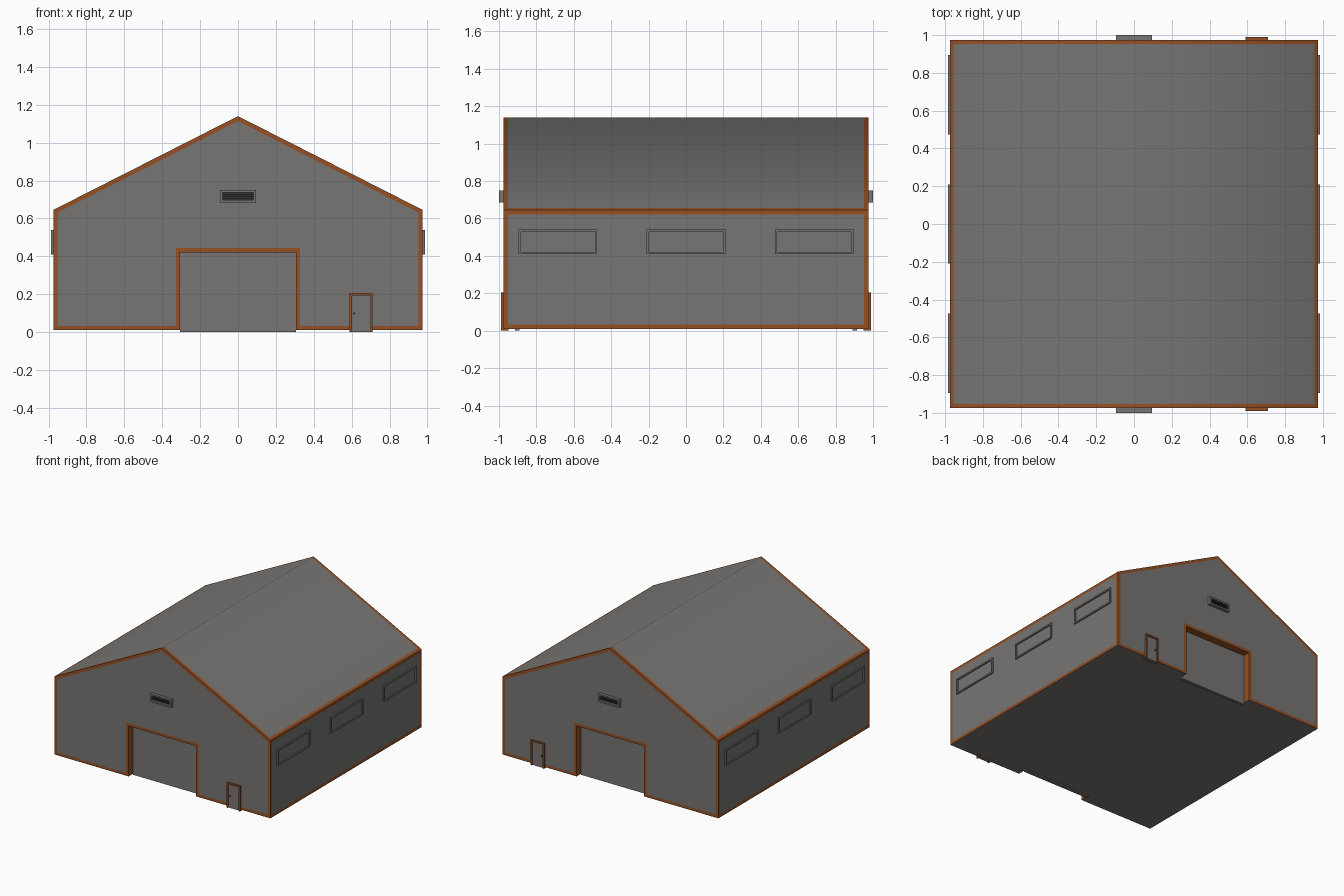
import bpy, bmesh

if "Cube" in bpy.data.objects:
    bpy.data.objects.remove(bpy.data.objects["Cube"])

W, Y, Z0 = 0.975, 0.975, 0.01        # half width, half length, underside
EAVE, RIDGE = 0.645, 1.14
DW, DH, DEPTH = 0.305, 0.42, 0.07    # large doorway half width, top, recess
TRIM = 0.023


def material(name, rgb):
    m = bpy.data.materials.new(name)
    m.diffuse_color = (*rgb, 1)
    m.use_nodes = True
    m.node_tree.nodes["Principled BSDF"].inputs["Base Color"].default_value = m.diffuse_color
    return m


GREY = material("wall grey", (0.185, 0.18, 0.172))
RUST = material("rust trim", (0.30, 0.080, 0.017))
DARK = material("dark vent", (0.035, 0.034, 0.035))


def finish(name, bm, mats):
    mesh = bpy.data.meshes.new(name)
    bm.to_mesh(mesh)
    bm.free()
    ob = bpy.data.objects.new(name, mesh)
    bpy.context.collection.objects.link(ob)
    for m in mats:
        mesh.materials.append(m)
    return ob


def add_box(bm, lo, hi):
    verts = bmesh.ops.create_cube(bm, size=1)["verts"]
    for v in verts:
        for i in range(3):
            a, b = sorted((lo[i], hi[i]))
            v.co[i] = (a + b) / 2 + v.co[i] * (b - a)


def boxes(name, parts, mat):
    bm = bmesh.new()
    for lo, hi in parts:
        add_box(bm, lo, hi)
    return finish(name, bm, [mat])


def ring(a0, a1, z0, z1, t, make, sill=True):
    """Bars of a rectangular frame; make() maps (a, z) ranges to a box."""
    bars = [(a0, a0 + t, z0, z1), (a1 - t, a1, z0, z1), (a0 + t, a1 - t, z1 - t, z1)]
    if sill:
        bars.append((a0 + t, a1 - t, z0, z0 + t))
    return [make(*b) for b in bars]


# Building shell with recessed doorways at both ends
def build_shell():
    bm = bmesh.new()
    outline = [(-W, Z0), (-DW, Z0), (-DW, DH), (DW, DH), (DW, Z0),
               (W, Z0), (W, EAVE), (0, RIDGE), (-W, EAVE)]
    ends, gables, jambs = [], [], []
    for s in (-1, 1):
        v = [bm.verts.new((x, s * Y, z)) for x, z in outline]
        r = [bm.verts.new((x, s * (Y - DEPTH), z)) for x, z in outline[1:5]]
        gables.append(bm.faces.new(v))
        for i in range(3):
            jambs.append(bm.faces.new((v[i + 1], v[i + 2], r[i + 1], r[i])))
        bm.faces.new(r)
        ends.append((v, r))
    (f, fr), (b, br) = ends
    walls = [bm.faces.new((f[i], f[j], b[j], b[i])) for i, j in ((5, 6), (8, 0))]
    roof = [bm.faces.new((f[i], f[i + 1], b[i + 1], b[i])) for i in (6, 7)]
    bm.faces.new((f[0], f[1], fr[0], fr[3], f[4], f[5],
                  b[5], b[4], br[3], br[0], b[1], b[0]))
    bmesh.ops.recalc_face_normals(bm, faces=bm.faces)
    # Trim borders on gables, walls and roof
    border = bmesh.ops.inset_individual(
        bm, faces=gables + walls, thickness=TRIM, use_even_offset=True)["faces"]
    border += bmesh.ops.inset_region(
        bm, faces=roof, thickness=TRIM, use_even_offset=True, use_boundary=True)["faces"]
    for face in border + jambs:
        face.material_index = 1
    ob = finish("building_shell", bm, [GREY, RUST])
    bpy.context.view_layer.objects.active = ob
    ob.select_set(True)
    bpy.ops.object.shade_smooth_by_angle(angle=1.047)
    ob.select_set(False)


build_shell()

for s, end in ((-1, "front"), (1, "back")):
    def slab(y0, y1):
        return lambda a0, a1, z0, z1: ((a0, s * y0, z0), (a1, s * y1, z1))

    # Large door panel in the recess
    boxes(end + "_large_door", [slab(0.89, 0.915)(-DW, DW, 0, DH)], GREY)
    # Small side door with frame and handle
    boxes(end + "_small_door", [slab(0.95, 0.979)(0.6, 0.7, 0, 0.195)], GREY)
    boxes(end + "_small_door_frame",
          ring(0.59, 0.71, 0, 0.205, 0.011, slab(0.95, 0.989), sill=False), RUST)
    boxes(end + "_door_handle", [slab(0.97, 0.987)(0.611, 0.619, 0.092, 0.102)], DARK)
    # Gable vent with slats
    boxes(end + "_vent_frame",
          ring(-0.095, 0.095, 0.685, 0.75, 0.013, slab(0.96, 1.0)), GREY)
    boxes(end + "_vent_backing", [slab(0.96, 0.981)(-0.085, 0.085, 0.695, 0.74)], DARK)
    boxes(end + "_vent_slats", [slab(0.97, 0.994)(-0.083, 0.083, z, z + 0.004)
                                for z in (0.705, 0.7155, 0.726)], DARK)

# Three window frames on each long wall
for s, side in ((-1, "left"), (1, "right")):
    bars = []
    for y in (-0.685, 0, 0.685):
        bars += ring(y - 0.21, y + 0.21, 0.41, 0.54, 0.012,
                     lambda a0, a1, z0, z1: ((s * 0.965, a0, z0), (s * 0.986, a1, z1)))
    boxes(side + "_window_frames", bars, GREY)
